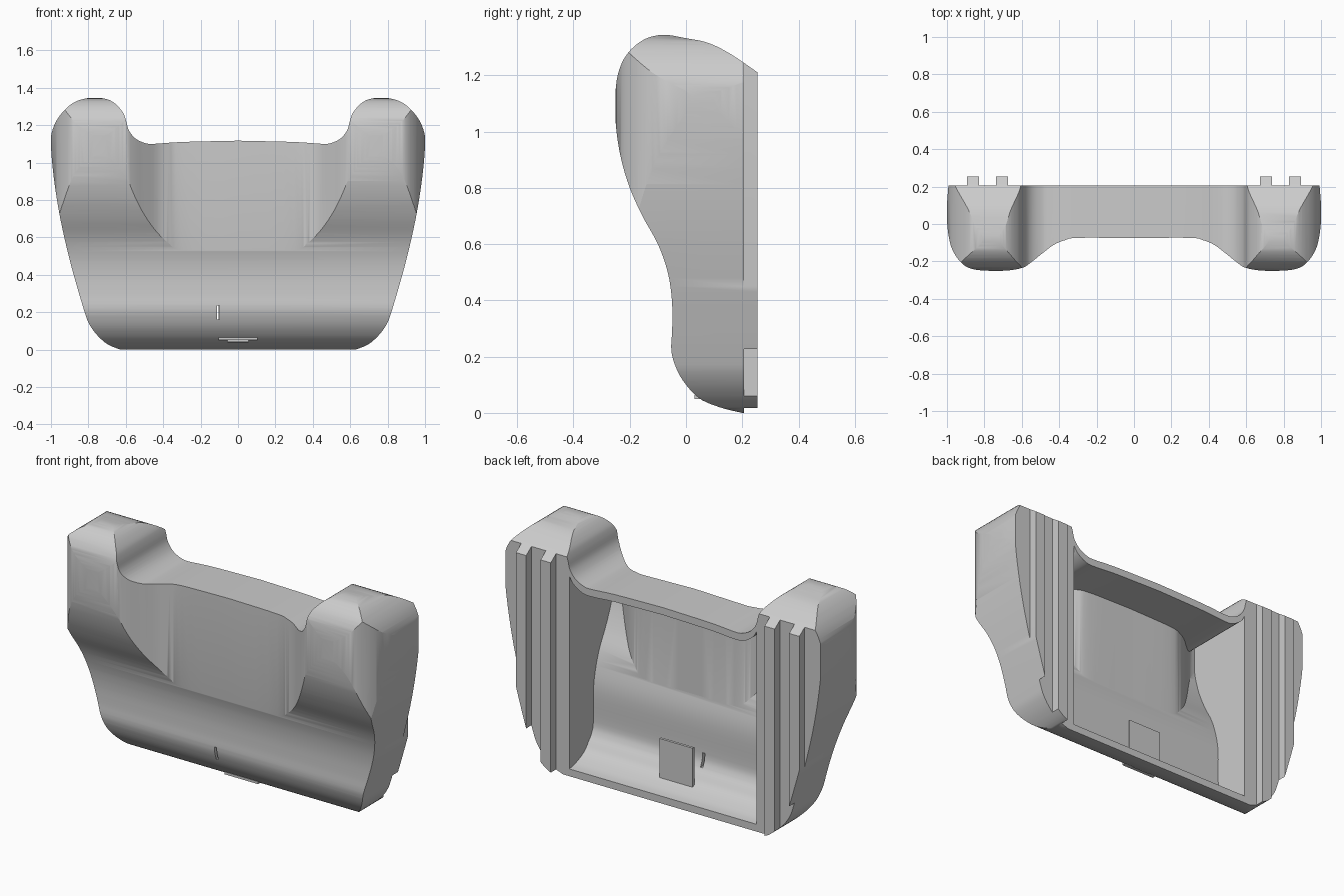
import bpy, bmesh, math
from mathutils import Vector

cube = bpy.data.objects.get("Cube")
if cube:
    bpy.data.objects.remove(cube, do_unlink=True)

grey = bpy.data.materials.new("plain grey")
grey.use_nodes = True
grey.diffuse_color = (0.6, 0.6, 0.6, 1)
grey.node_tree.nodes["Principled BSDF"].inputs["Base Color"].default_value = (0.6, 0.6, 0.6, 1)


def smooth_curve(points, steps=4):
    """Catmull-Rom curve through the points."""
    p = [Vector(q) for q in points]
    p = [2 * p[0] - p[1]] + p + [2 * p[-1] - p[-2]]
    out = []
    for i in range(1, len(p) - 2):
        a, b, c, d = p[i - 1:i + 3]
        for k in range(steps):
            t = k / steps
            out.append(0.5 * (2 * b + (c - a) * t + (2 * a - 5 * b + 4 * c - d) * t ** 2
                              + (3 * b - a - 3 * c + d) * t ** 3))
    return [tuple(q) for q in out] + [tuple(points[-1])]


def mirrored(half):
    """Close a right-hand half outline with its mirror image."""
    return half + [(-x, v) for x, v in reversed(half) if abs(x) > 1e-5]


def prism(name, outline, axis, low, high):
    """Extrude a closed outline along x, y or z."""
    place = {"x": lambda a, b, h: (h, a, b),
             "y": lambda a, b, h: (a, h, b),
             "z": lambda a, b, h: (a, b, h)}[axis]
    bm = bmesh.new()
    base = bm.faces.new([bm.verts.new(place(a, b, low)) for a, b in outline])
    new = bmesh.ops.extrude_face_region(bm, geom=[base])["geom"]
    shift = Vector(place(0, 0, high - low))
    bmesh.ops.translate(bm, vec=shift, verts=[v for v in new if isinstance(v, bmesh.types.BMVert)])
    bmesh.ops.recalc_face_normals(bm, faces=bm.faces)
    mesh = bpy.data.meshes.new(name)
    bm.to_mesh(mesh)
    bm.free()
    mesh.materials.append(grey)
    ob = bpy.data.objects.new(name, mesh)
    bpy.context.collection.objects.link(ob)
    return ob


def box(name, x0, x1, y0, y1, z0, z1):
    return prism(name, [(x0, y0), (x1, y0), (x1, y1), (x0, y1)], "z", z0, z1)


def activate(ob):
    bpy.ops.object.select_all(action="DESELECT")
    ob.select_set(True)
    bpy.context.view_layer.objects.active = ob


def combine(target, tool, operation):
    """Apply a boolean and discard the tool."""
    activate(target)
    mod = target.modifiers.new("cut", "BOOLEAN")
    mod.operation, mod.solver, mod.object = operation, "EXACT", tool
    bpy.ops.object.modifier_apply(modifier=mod.name)
    bpy.data.objects.remove(tool, do_unlink=True)


# Body: front outline, with two raised horns
front = smooth_curve([(0.63, 0), (0.70, 0.03), (0.76, 0.085), (0.80, 0.145), (0.82, 0.2)])[:-1]
front += smooth_curve([(0.82, 0.2), (0.85, 0.3), (0.9, 0.48), (0.95, 0.7), (0.985, 0.92), (1, 1.1),
                       (0.99, 1.18), (0.95, 1.255), (0.88, 1.32), (0.8, 1.345), (0.73, 1.345),
                       (0.67, 1.325), (0.62, 1.275), (0.6, 1.23), (0.585, 1.175), (0.55, 1.13),
                       (0.5, 1.105), (0.45, 1.1), (0.3, 1.11), (0, 1.117)])
body = prism("shell_body", mirrored(front), "y", -0.4, 0.4)

# Side profile: full upper front, waist, rounded lower lip
side = smooth_curve([(0.3, -0.02), (0.2, 0), (0.12, 0.02), (0.05, 0.05), (0, 0.1), (-0.033, 0.155),
                     (-0.052, 0.22), (-0.049, 0.3), (-0.05, 0.4), (-0.065, 0.5), (-0.1, 0.6),
                     (-0.155, 0.7), (-0.2, 0.8), (-0.23, 0.9), (-0.247, 1.0), (-0.252, 1.1),
                     (-0.243, 1.2), (-0.21, 1.275), (-0.15, 1.327), (-0.08, 1.344), (0, 1.332),
                     (0.08, 1.315), (0.16, 1.275), (0.255, 1.21), (0.3, 1.18)])
combine(body, prism("side_form", side, "x", -1.3, 1.3), "INTERSECT")

# Plan profile: recessed middle, rounded flanks, two back rails on each side
back = 0.207
plan = smooth_curve([(0, -0.075), (0.3, -0.074), (0.37, -0.087), (0.43, -0.112), (0.5, -0.165),
                     (0.56, -0.213), (0.6, -0.235), (0.68, -0.249), (0.8, -0.249), (0.88, -0.236),
                     (0.93, -0.2), (0.97, -0.14), (0.99, -0.07), (1.0, 0.02), (1.0, 0.1), (0.992, back)])
for centre in (0.86, 0.705):
    plan += [(centre + 0.032, back), (centre + 0.032, 0.255),
             (centre - 0.032, 0.255), (centre - 0.032, back)]
plan.append((0, back))
combine(body, prism("plan_form", mirrored(plan), "z", -0.3, 1.6), "INTERSECT")

# Hollow interior, open at the back
wide = 0.59
inner_front = [(wide, -0.1)] + smooth_curve([(wide, 1.14), (0.565, 1.1), (0.51, 1.065), (0.45, 1.058),
                                             (0.3, 1.068), (0, 1.075)])
hollow = prism("hollow", mirrored(inner_front), "y", -0.4, 0.4)
inner_side = smooth_curve([(0.35, 0.035), (0.2, 0.042), (0.13, 0.06), (0.07, 0.09), (0.035, 0.13),
                           (0.005, 0.17), (-0.01, 0.23), (-0.01, 0.4), (-0.027, 0.51), (-0.063, 0.62),
                           (-0.117, 0.72), (-0.162, 0.82), (-0.19, 0.91), (-0.207, 1.0),
                           (-0.212, 1.1), (-0.2, 1.2)]) + [(0.35, 1.2)]
combine(hollow, prism("hollow_side", inner_side, "x", -1, 1), "INTERSECT")
inner_plan = smooth_curve([(0, -0.035), (0.28, -0.035), (0.355, -0.05), (0.41, -0.078), (0.47, -0.128),
                           (0.53, -0.18), (0.57, -0.2), (0.65, -0.21)]) + [(0.65, 0.33), (0, 0.33)]
combine(hollow, prism("hollow_plan", mirrored(inner_plan), "z", -0.3, 1.6), "INTERSECT")
combine(body, hollow, "DIFFERENCE")

# Narrow slots through the front wall
combine(body, box("upright_slot", -0.112, -0.098, -0.2, 0.06, 0.16, 0.235), "DIFFERENCE")
combine(body, box("flat_slot", -0.055, 0.055, -0.2, 0.12, 0.041, 0.051), "DIFFERENCE")

# Smooth curved surfaces, keeping the crisp edges
activate(body)
bpy.ops.object.shade_smooth_by_angle(angle=math.radians(28))
weighted = body.modifiers.new("even shading", "WEIGHTED_NORMAL")
weighted.keep_sharp = True

# Small upright plate inside, with its foot and tab
box("inner_plate", -0.105, 0.105, 0.075, 0.09, 0.05, 0.3)
box("plate_foot", -0.105, 0.105, 0.03, 0.09, 0.05, 0.064)
box("plate_tab", -0.055, 0.055, 0.058, 0.1, 0.042, 0.05)
